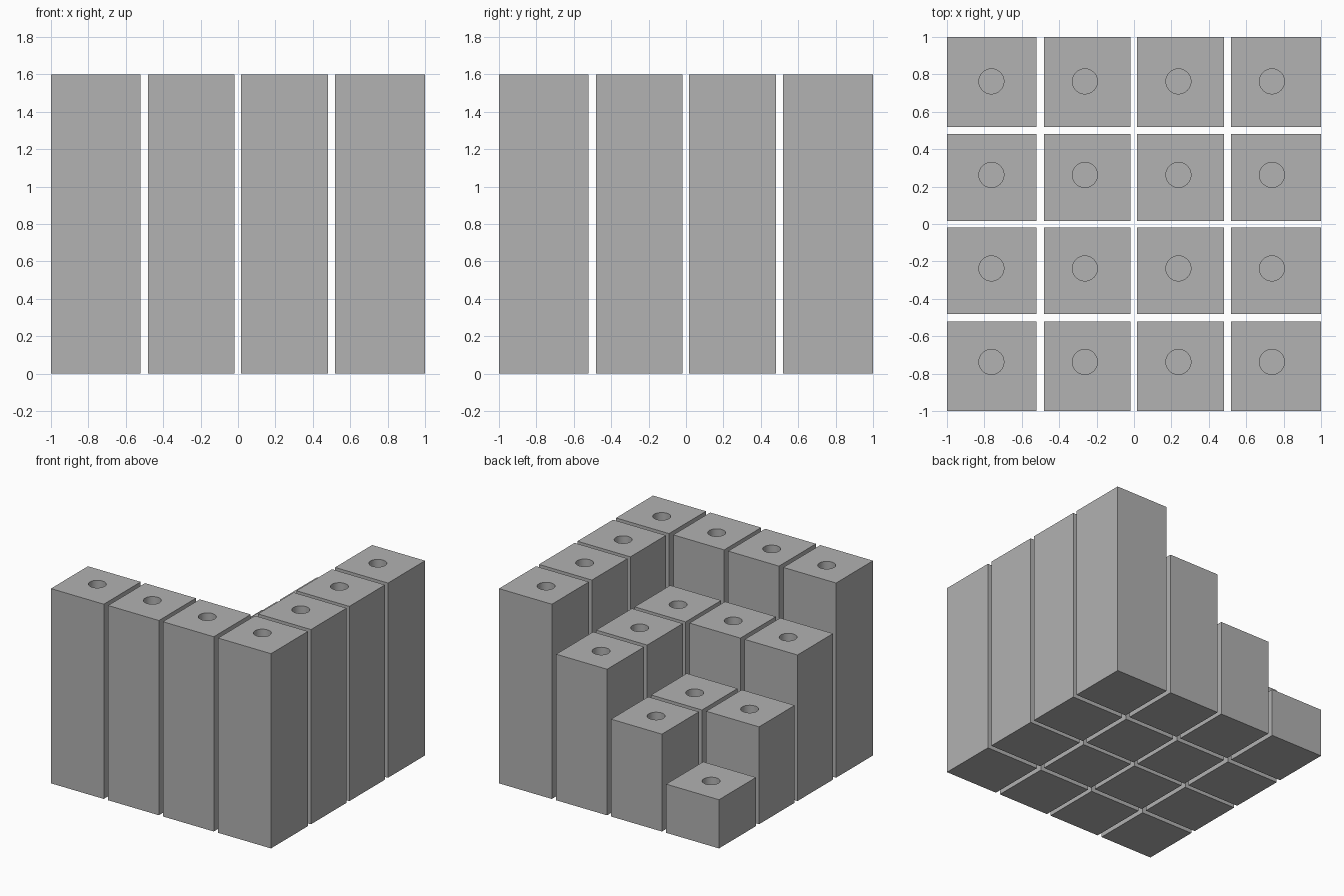
import bpy, bmesh, math

if "Cube" in bpy.data.objects:
    bpy.data.objects.remove(bpy.data.objects["Cube"])

grey = bpy.data.materials.new("plain grey")
grey.diffuse_color = (0.445, 0.445, 0.445, 1)
grey.use_nodes = True
grey.node_tree.nodes["Principled BSDF"].inputs["Base Color"].default_value = grey.diffuse_color

# Block extents along x and y, hole centres and hole size
SPANS = [(-1.0, -0.52), (-0.481, -0.019), (0.017, 0.48), (0.519, 1.0)]
HOLE_X = [-0.7625, -0.2625, 0.2375, 0.7375]
HOLE_Y = [-0.7375, -0.2375, 0.2625, 0.7625]
RADIUS, DEPTH, SIDES, STEP = 0.067, 0.3, 32, 0.4


def drilled_block(name, xs, ys, height, hx, hy):
    bm = bmesh.new()

    def ring(z, pts):
        return [bm.verts.new((x, y, z)) for x, y in pts]

    # Corners counter-clockwise, starting front right to match the hole's 45 degree start
    corners = [(xs[1], ys[1]), (xs[0], ys[1]), (xs[0], ys[0]), (xs[1], ys[0])]
    angles = [math.pi / 4 + 2 * math.pi * i / SIDES for i in range(SIDES)]
    circle = [(hx + RADIUS * math.cos(a), hy + RADIUS * math.sin(a)) for a in angles]
    base, top = ring(0, corners), ring(height, corners)
    rim, floor = ring(height, circle), ring(height - DEPTH, circle)

    # Underside, outer walls and the top face around the hole
    bm.faces.new(base[::-1])
    q = SIDES // 4
    for k in range(4):
        n = (k + 1) % 4
        bm.faces.new((base[k], base[n], top[n], top[k]))
        arc = [rim[(k * q + i) % SIDES] for i in range(q + 1)]
        bm.faces.new([top[k], top[n]] + arc[::-1])

    # Hole wall and hole floor
    for i in range(SIDES):
        n = (i + 1) % SIDES
        wall = bm.faces.new((rim[i], rim[n], floor[n], floor[i]))
        wall.smooth = True
    bm.faces.new(floor)
    for e in bm.edges:
        if len(e.link_faces) == 2 and e.calc_face_angle(0) > math.radians(30):
            e.smooth = False

    mesh = bpy.data.meshes.new(name)
    bm.to_mesh(mesh)
    bm.free()
    mesh.materials.append(grey)
    bpy.context.collection.objects.link(bpy.data.objects.new(name, mesh))


# Steps rise from the low back left block towards the front and right rows
for i in range(4):
    for j in range(4):
        level = max(i, 3 - j) + 1
        drilled_block(f"block_{i + 1}_{j + 1}", SPANS[i], SPANS[j],
                      STEP * level, HOLE_X[i], HOLE_Y[j])
